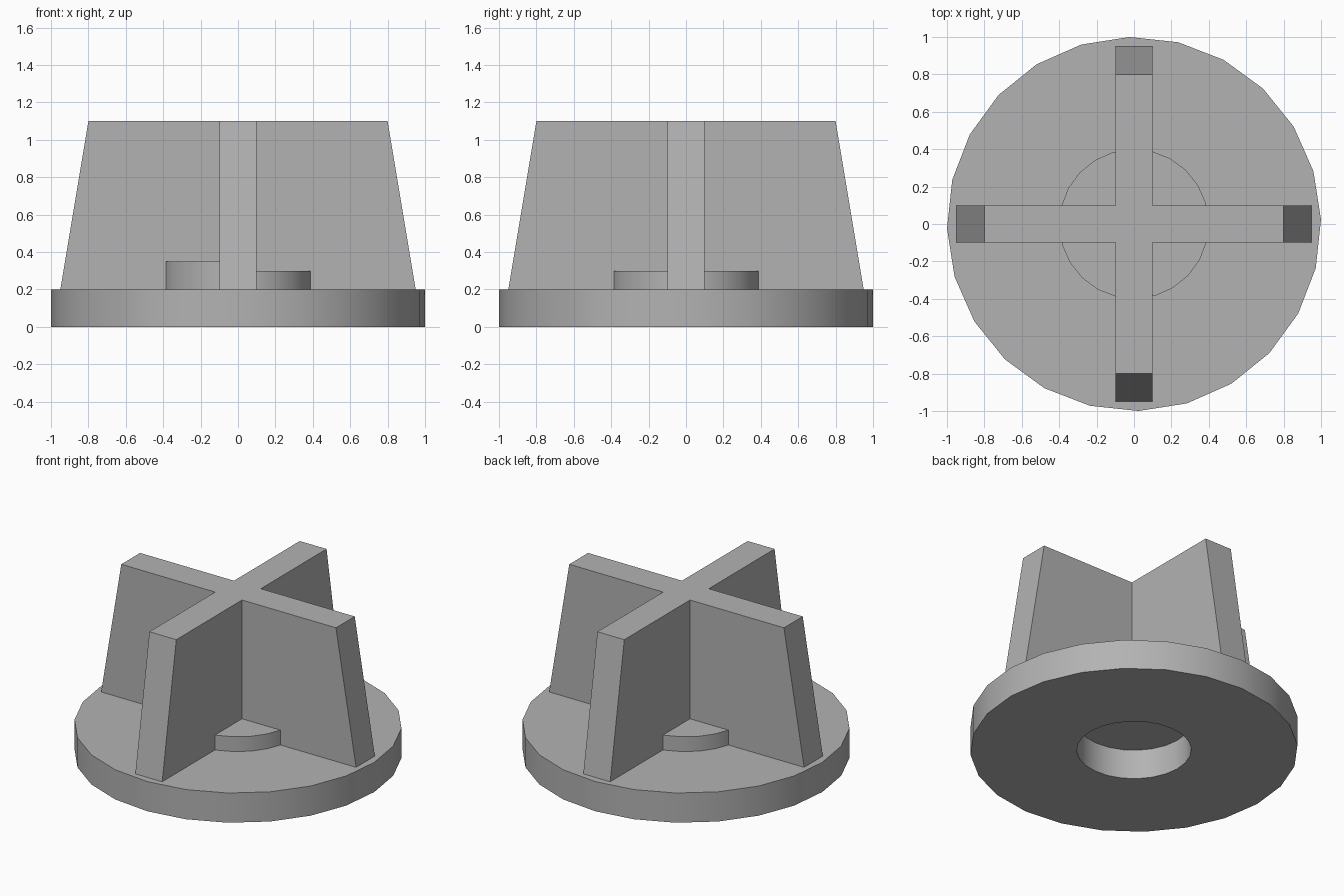
import bpy
import bmesh
from math import cos, sin, pi, radians

cube = bpy.data.objects.get("Cube")
if cube:
    bpy.data.objects.remove(cube, do_unlink=True)

SIDES = 24
TWIST = radians(1.4)
BASE_TOP = 0.2

grey = bpy.data.materials.new("plain_grey")
colour = (0.45, 0.45, 0.45, 1)
grey.use_nodes = True
grey.diffuse_color = colour
grey.node_tree.nodes["Principled BSDF"].inputs["Base Color"].default_value = colour


def finish(name, bm, smooth=False):
    bmesh.ops.recalc_face_normals(bm, faces=bm.faces[:])
    mesh = bpy.data.meshes.new(name)
    bm.to_mesh(mesh)
    bm.free()
    mesh.materials.append(grey)
    obj = bpy.data.objects.new(name, mesh)
    bpy.context.collection.objects.link(obj)
    if smooth:
        bpy.ops.object.select_all(action='DESELECT')
        obj.select_set(True)
        bpy.context.view_layer.objects.active = obj
        bpy.ops.object.shade_smooth_by_angle(angle=radians(30))
    return obj


def loft(bm, loops):
    """Join stacked outlines with side walls and cap both ends."""
    rings = [[bm.verts.new(p) for p in loop] for loop in loops]
    for low, high in zip(rings, rings[1:]):
        for i in range(len(low)):
            j = (i + 1) % len(low)
            bm.faces.new((low[i], low[j], high[j], high[i]))
    bm.faces.new(rings[0])
    bm.faces.new(rings[-1])


def circle(radius, z):
    angles = [TWIST + 2 * pi * i / SIDES for i in range(SIDES)]
    return [(radius * cos(a), radius * sin(a), z) for a in angles]


# Round base with a blind socket underneath and a low hub on top
profile = [(0.35, BASE_TOP), (0.35, 0), (1, 0), (1, BASE_TOP),
           (0.4, BASE_TOP), (0.4, 0.3)]
bm = bmesh.new()
loft(bm, [circle(r, z) for r, z in profile])
finish("round_base", bm, smooth=True)


# Taller quarter of the hub, between the right and front fins
def quarter(z):
    steps = SIDES // 4
    arc = [pi + TWIST + pi / 2 * i / steps for i in range(steps + 1)]
    return [(0, 0, z)] + [(0.4 * cos(a), 0.4 * sin(a), z) for a in arc]


bm = bmesh.new()
loft(bm, [quarter(BASE_TOP), quarter(0.35)])
finish("raised_hub_quarter", bm, smooth=True)


# Four fins in a cross, tapering upwards
def cross(reach, z, half=0.1):
    points = []
    for turn in range(4):
        c, s = cos(turn * pi / 2), sin(turn * pi / 2)
        for x, y in ((reach, -half), (reach, half), (half, half)):
            points.append((x * c - y * s, x * s + y * c, z))
    return points


bm = bmesh.new()
loft(bm, [cross(0.95, BASE_TOP), cross(0.8, 1.1)])
finish("cross_fins", bm)
